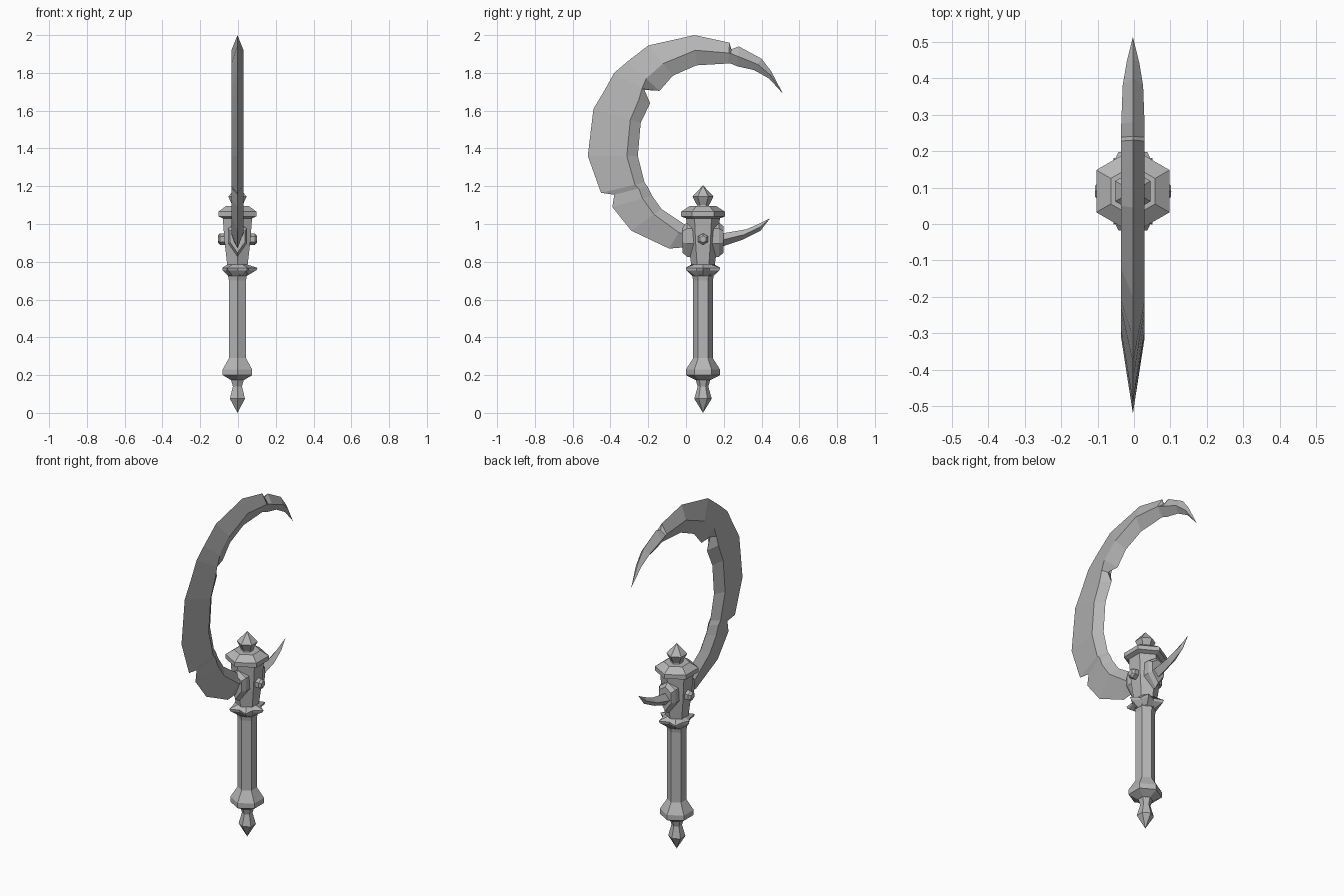
import bpy, bmesh
from math import sin, cos, pi
from mathutils import Vector

if "Cube" in bpy.data.objects:
    bpy.data.objects.remove(bpy.data.objects["Cube"], do_unlink=True)

AXIS_X, AXIS_Y = -0.003, 0.09    # the handle's vertical axis

metal = bpy.data.materials.new("grey metal")
metal.use_nodes = True
GREY = (0.47, 0.47, 0.47, 1)
metal.diffuse_color = GREY
metal.node_tree.nodes["Principled BSDF"].inputs["Base Color"].default_value = GREY


def skin(name, rings):
    """Join closed rings of points into one flat shaded solid; one-point rings are tips."""
    bm = bmesh.new()
    loops = [[bm.verts.new(p) for p in ring] for ring in rings]
    for a, b in zip(loops, loops[1:]):
        count = max(len(a), len(b))
        for i in range(count):
            j = (i + 1) % count
            if len(a) == 1:
                bm.faces.new((a[0], b[i], b[j]))
            elif len(b) == 1:
                bm.faces.new((a[i], a[j], b[0]))
            else:
                bm.faces.new((a[i], a[j], b[j], b[i]))
    for end in (loops[0], loops[-1]):
        if len(end) > 2:
            bm.faces.new(end)
    bmesh.ops.recalc_face_normals(bm, faces=bm.faces)
    mesh = bpy.data.meshes.new(name)
    bm.to_mesh(mesh)
    bm.free()
    mesh.materials.append(metal)
    obj = bpy.data.objects.new(name, mesh)
    bpy.context.collection.objects.link(obj)
    return obj


def hex_ring(r, z):
    if r == 0:
        return [(AXIS_X, AXIS_Y, z)]
    return [(AXIS_X + r * sin(i * pi / 3), AXIS_Y + r * cos(i * pi / 3), z)
            for i in range(6)]


def turned(name, profile):
    return skin(name, [hex_ring(r, z) for r, z in profile])


def edged(name, stations):
    """Diamond section blade: outer edge, two side ridges, inner edge."""
    rings = []
    for oy, oz, iy, iz, ridge, half in stations:
        outer, inner = Vector((AXIS_X, oy, oz)), Vector((AXIS_X, iy, iz))
        if half == 0:
            rings.append([outer])
            continue
        mid = inner.lerp(outer, ridge)
        side = Vector((half, 0, 0))
        rings.append([outer, mid + side, inner, mid - side])
    return skin(name, rings)


# Six sided handle, pommel, head and finial
turned("pommel_spike", [(0, 0), (.046, .075), (.028, .14), (.042, .185)])
turned("pommel_ring", [(.042, .175), (.09, .2), (.09, .23), (.052, .29)])
turned("grip", [(.052, .28), (.052, .7), (.06, .74)])
turned("head", [(.06, .73), (.062, .78), (.078, .9), (.09, 1.035)])
turned("head_cap", [(.09, 1.03), (.116, 1.04), (.116, 1.065), (.07, 1.095)])
turned("finial", [(.035, 1.085), (.032, 1.1), (.056, 1.145), (0, 1.205)])

# Collar of six thorns pointing out from the handle's flat sides
def star_ring(tip, valley, z):
    ring = []
    for i in range(12):
        r = tip if i % 2 else valley
        if i == 9:                       # worn thorn on the right
            r = min(r, .08)
        ring.append((AXIS_X + r * sin(i * pi / 6), AXIS_Y + r * cos(i * pi / 6), z))
    return ring


skin("thorn_collar", [star_ring(.05, .058, .725), star_ring(.1, .068, .755),
                      star_ring(.106, .07, .768), star_ring(.055, .062, .785)])

# Shield shaped sockets, one for the blade and one for the back spike
SHIELD = [(-.046, .97), (-.046, .9), (0, .835), (.046, .9), (.046, .97), (0, 1.0)]
for name, way in (("blade_socket", -1), ("spike_socket", 1)):
    skin(name, [[(AXIS_X + x * s, AXIS_Y + way * d, .92 + (z - .92) * s) for x, z in SHIELD]
                for d, s in ((.03, 1.1), (.085, 1.1), (.108, .85))])

# Side bolts
for name, way in (("left_bolt", 1), ("right_bolt", -1)):
    skin(name, [[(AXIS_X + way * d, AXIS_Y + r * sin(i * pi / 3), .92 + r * cos(i * pi / 3))
                 for i in range(6)]
                for d, r in ((.05, .03), (.092, .03), (.104, .018))])

# Crescent blade with chipped edges: outer y z, inner y z, ridge place, half width
W = .032
edged("crescent_blade", [
    (.04, .88, .05, .97, .4, W), (-.09, .87, -.01, 1.0, .35, W),
    (-.29, .965, -.13, 1.08, .25, W), (-.39, 1.09, -.18, 1.15, .24, W),
    (-.38, 1.155, -.205, 1.2, .26, W), (-.45, 1.165, -.22, 1.22, .22, W),
    (-.52, 1.36, -.255, 1.36, .22, W), (-.49, 1.61, -.24, 1.535, .22, W),
    (-.43, 1.71, -.19, 1.64, .25, W), (-.38, 1.8, -.22, 1.71, .08, W),
    (-.31, 1.86, -.14, 1.705, .42, W), (-.2, 1.945, -.07, 1.785, .4, W),
    (.045, 2.0, .055, 1.84, .5, W), (.23, 1.96, .225, 1.85, .5, W),
    (.24, 1.925, .235, 1.85, .7, W), (.28, 1.94, .27, 1.835, .5, W),
    (.4, 1.875, .36, 1.815, .5, .028), (.45, 1.81, .44, 1.77, .5, .017),
    (.513, 1.69, .513, 1.69, 0, 0)])

# Curved spike on the back
edged("back_spike", [
    (.12, .86, .12, .96, .5, .036), (.19, .88, .19, .95, .5, .032),
    (.295, .915, .32, .972, .5, .024), (.395, .965, .385, 1.0, .5, .012),
    (.445, 1.03, .445, 1.03, 0, 0)])
